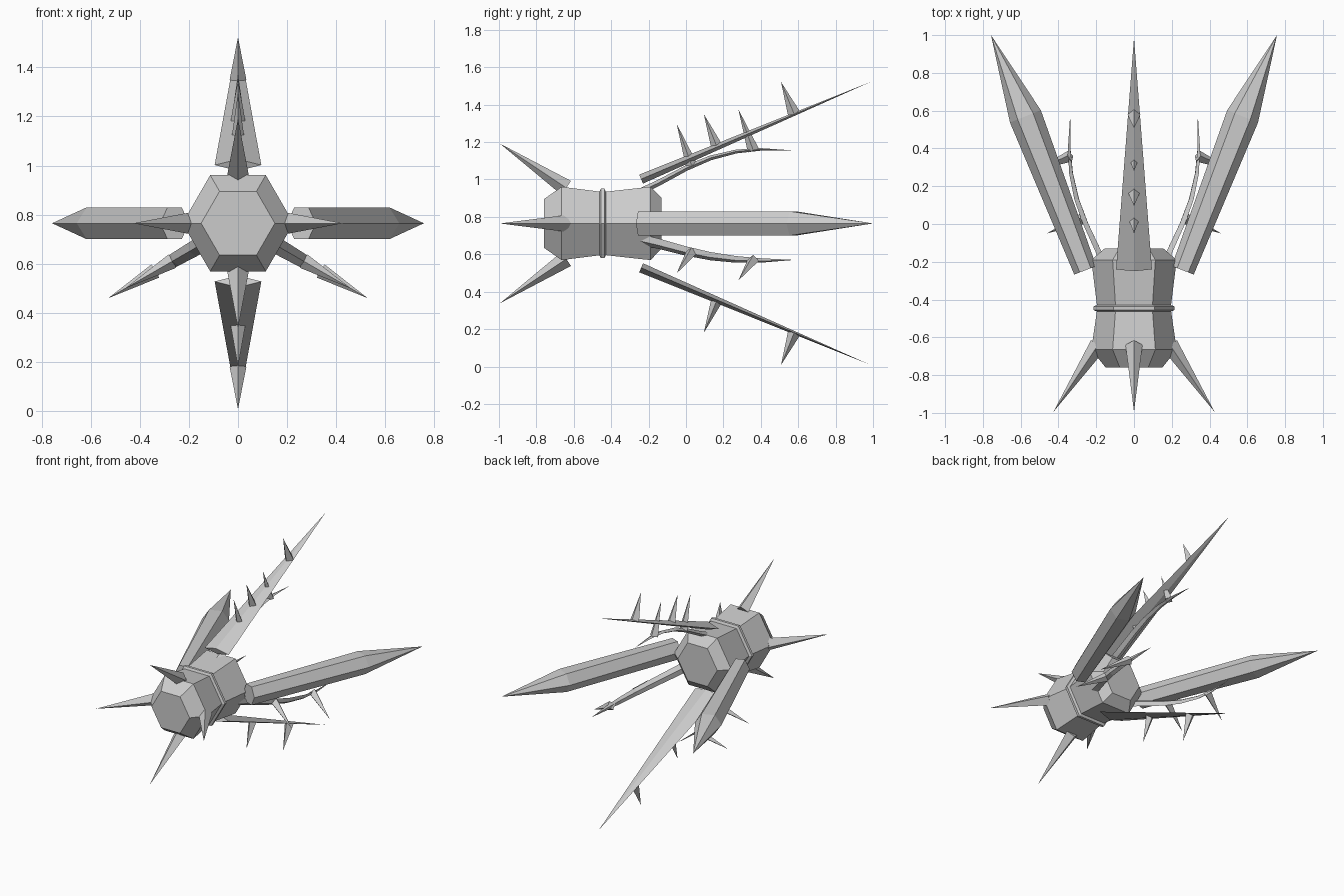
import bpy, bmesh, math
from mathutils import Vector, Matrix

if "Cube" in bpy.data.objects:
    bpy.data.objects.remove(bpy.data.objects["Cube"])

CZ = 0.765  # height of the central axis

mat = bpy.data.materials.new("grey metal")
mat.diffuse_color = (0.6, 0.6, 0.6, 1)
mat.use_nodes = True
mat.node_tree.nodes["Principled BSDF"].inputs["Base Color"].default_value = mat.diffuse_color


def loft(name, path, sizes, sides, side_dir, turn=0.0, level_ends=False):
    """Sweep a polygon along path; sizes are (half along side_dir, half across).
    A size of zero closes to a point. turn spins the result about the y axis."""
    bm = bmesh.new()
    pts = [Vector(p) for p in path]
    u = Vector(side_dir).normalized()
    rings = []
    for i, p in enumerate(pts):
        d = pts[min(i + 1, len(pts) - 1)] - pts[max(i - 1, 0)]
        v = d.cross(u).normalized()
        w = v.cross(d).normalized()
        a, b = sizes[i]
        if a == 0:
            rings.append([bm.verts.new(p)])
            continue
        ring = []
        for k in range(sides):
            t = 2 * math.pi * k / sides
            ring.append(bm.verts.new(p + w * a * math.cos(t) + v * b * math.sin(t)))
        rings.append(ring)
    for r0, r1 in zip(rings, rings[1:]):
        for k in range(sides):
            n = (k + 1) % sides
            if len(r1) == 1:
                bm.faces.new((r0[k], r0[n], r1[0]))
            else:
                bm.faces.new((r0[k], r0[n], r1[n], r1[k]))
    for ring in (rings[0], rings[-1]):
        if len(ring) > 1:
            bm.faces.new(ring)
    bm.transform(Matrix.Translation((0, 0, CZ)) @ Matrix.Rotation(turn, 4, 'Y'))
    bmesh.ops.recalc_face_normals(bm, faces=bm.faces)
    me = bpy.data.meshes.new(name)
    bm.to_mesh(me)
    bm.free()
    me.materials.append(mat)
    ob = bpy.data.objects.new(name, me)
    bpy.context.collection.objects.link(ob)
    return ob


def thorn(name, base, tip, half, turn):
    """Four-sided spike in the y/z plane: points are (y, radius)."""
    loft(name, [(0, *base), (0, *tip)], [(half, half), (0, 0)], 4, (1, 0, 0), turn)


def hexagon_body(name, profile):
    """Hexagonal solid along y from (y, flat-to-centre distance)."""
    loft(name, [(0, y, 0) for y, _ in profile],
         [(a / math.cos(math.pi / 6),) * 2 for _, a in profile], 6, (1, 0, 0))


# Central hub with a narrowed waist and a collar
hexagon_body("hub", [(-0.76, 0.13), (-0.665, 0.196), (-0.445, 0.168),
                     (-0.19, 0.196), (-0.13, 0.135)])
hexagon_body("collar", [(-0.466, 0.165), (-0.455, 0.186),
                        (-0.437, 0.186), (-0.426, 0.165)])

# Four front spikes
for i in range(4):
    thorn("front_spike", (-0.64, 0.19), (-0.995, 0.427), 0.045, i * math.pi / 2)

# Thick hexagonal blades left and right
for s in (-1, 1):
    loft("side_blade",
         [(s * 0.258, -0.245, 0), (s * 0.575, 0.57, 0), (s * 0.757, 1.0, 0)],
         [(0.0625, 0.075), (0.088, 0.075), (0, 0)], 6, (1, 0, 0))

# Flat blades above and below, each with two thorns
for turn in (0, math.pi):
    loft("flat_blade", [(0, -0.24, 0.237), (0, 0.985, 0.756)],
         [(0.095, 0.026), (0, 0)], 4, (1, 0, 0), turn)
    thorn("blade_thorn", (0.165, 0.41), (0.095, 0.585), 0.031, turn)
    thorn("blade_thorn", (0.578, 0.585), (0.508, 0.757), 0.034, turn)

# Three curved feelers, each with two thorns
curve = [(-0.30, 0.145), (-0.15, 0.215), (0.0, 0.295), (0.13, 0.35),
         (0.27, 0.385), (0.40, 0.396), (0.58, 0.390)]
taper = [1.0, 0.95, 0.85, 0.75, 0.6, 0.4, 0]
for i in range(3):
    turn = i * math.tau / 3
    loft("feeler", [(0, y, r) for y, r in curve],
         [(0.034 * t, 0.017 * t) for t in taper], 4, (1, 0, 0), turn)
    thorn("feeler_thorn", (0.03, 0.31), (-0.05, 0.533), 0.031, turn)
    thorn("feeler_thorn", (0.36, 0.39), (0.28, 0.61), 0.031, turn)
